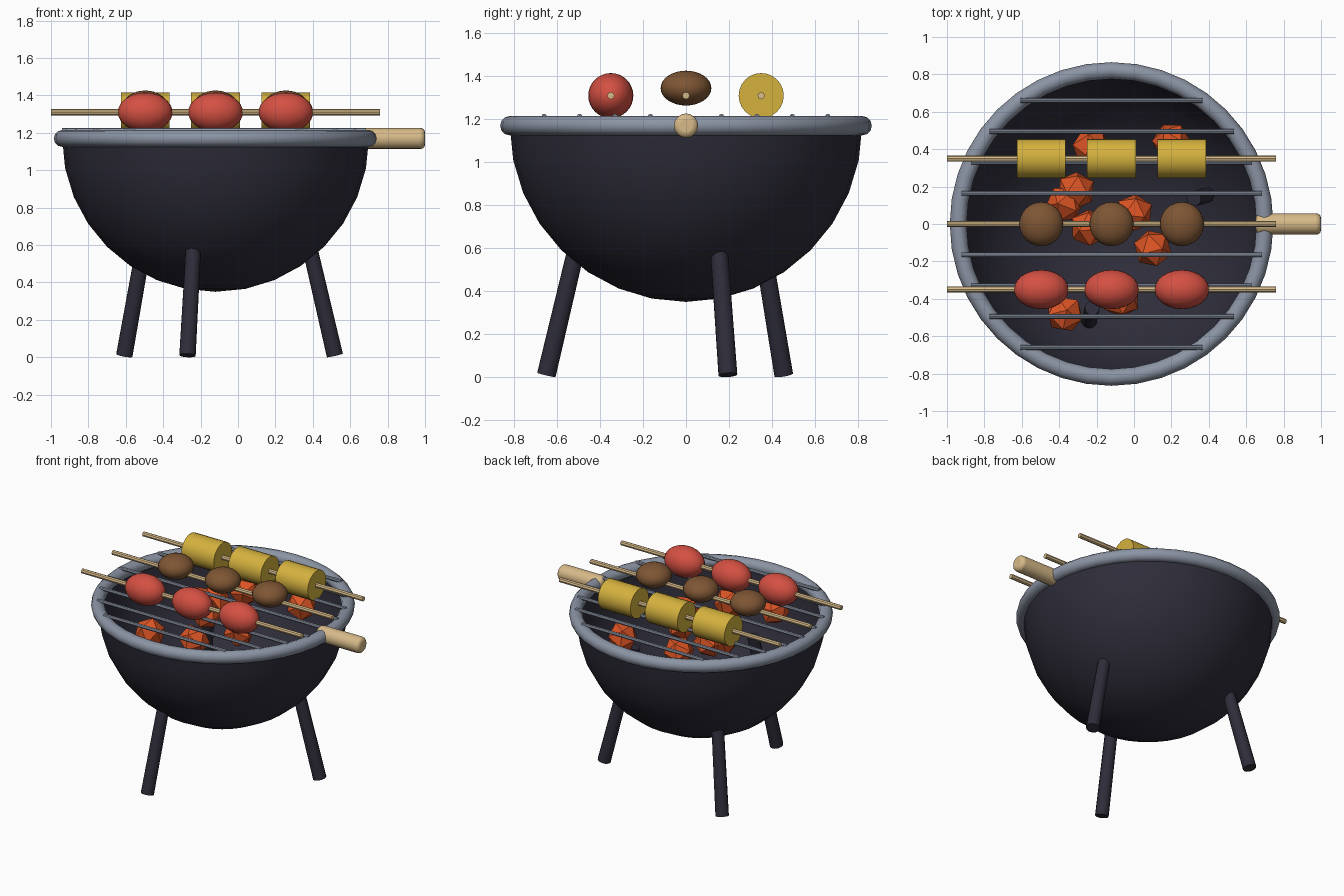
import bpy, bmesh, math, random
from mathutils import Vector, Matrix

cube = bpy.data.objects.get("Cube")
if cube:
    bpy.data.objects.remove(cube, do_unlink=True)

random.seed(4)
CX = -0.12        # bowl axis
RIM_Z = 1.17      # height of the bowl's opening
BOWL_R = 0.82


def material(name, color):
    m = bpy.data.materials.new(name)
    m.use_nodes = True
    m.diffuse_color = (*color, 1)
    bsdf = m.node_tree.nodes["Principled BSDF"]
    bsdf.inputs["Base Color"].default_value = (*color, 1)
    bsdf.inputs["Roughness"].default_value = 0.6
    return m


iron = material("dark iron", (0.027, 0.026, 0.042))
steel = material("grey steel", (0.26, 0.295, 0.37))
wood = material("pale wood", (0.68, 0.49, 0.25))
ember = material("glowing coal", (0.72, 0.09, 0.018))
tomato = material("tomato red", (0.66, 0.08, 0.055))
mushroom = material("mushroom brown", (0.21, 0.092, 0.034))
corn = material("corn yellow", (0.66, 0.44, 0.048))


def finish(name, mat, smooth=True):
    ob = bpy.context.object
    ob.name = ob.data.name = name
    ob.data.materials.append(mat)
    if smooth:
        bpy.ops.object.shade_smooth_by_angle(angle=math.radians(40))
    return ob


def rod(name, a, b, r1, mat, r2=None, sides=12):
    """Straight round bar between two points, optionally tapered."""
    a, b = Vector(a), Vector(b)
    bpy.ops.mesh.primitive_cone_add(
        vertices=sides, radius1=r1, radius2=r1 if r2 is None else r2,
        depth=(b - a).length, location=(a + b) / 2,
        rotation=(b - a).to_track_quat('Z', 'Y').to_euler())
    return finish(name, mat)


def ellipsoid(name, loc, scale, mat):
    bpy.ops.mesh.primitive_uv_sphere_add(segments=24, ring_count=16, radius=1, location=loc)
    bpy.context.object.scale = scale
    return finish(name, mat)


# Bowl: lower half of a sphere
bpy.ops.mesh.primitive_uv_sphere_add(segments=32, ring_count=16, radius=BOWL_R,
                                     location=(CX, 0, RIM_Z))
bowl = bpy.context.object
bm = bmesh.new()
bm.from_mesh(bowl.data)
bmesh.ops.delete(bm, geom=[v for v in bm.verts if v.co.z > 0.001], context='VERTS')
bm.to_mesh(bowl.data)
bm.free()
finish("bowl", iron)

# Rim
bpy.ops.mesh.primitive_torus_add(major_radius=BOWL_R, minor_radius=0.045,
                                 major_segments=40, minor_segments=12,
                                 location=(CX, 0, RIM_Z))
finish("rim", steel)

# Three splayed legs that run through the bowl wall
for i, deg in enumerate((17, 137, 257)):
    d = Vector((math.cos(math.radians(deg)), math.sin(math.radians(deg)), 0))
    foot = Vector((CX, 0, 0.01)) + d * 0.667
    top = Vector((CX, 0, 0.86)) + d * 0.46
    rod(f"leg_{i + 1}", foot, top, 0.045, iron, r2=0.04)

# Handle on the left side, with rounded ends
handle = rod("handle", (0.65, 0, RIM_Z), (1.0, 0, RIM_Z), 0.057, wood, sides=16)
bevel = handle.modifiers.new("rounded_ends", 'BEVEL')
bevel.width = 0.025
bevel.segments = 3
bevel.limit_method = 'ANGLE'
bevel.angle_limit = math.radians(50)

# Grate bars, each reaching to the rim
for i in range(-4, 5):
    y = i * 0.165
    half = math.sqrt(BOWL_R ** 2 - y ** 2)
    rod(f"grate_bar_{i + 5}", (CX - half, y, 1.213), (CX + half, y, 1.213), 0.0125, steel, sides=8)

# Coals
coal_spots = [(-0.23, 0.41), (0.2, 0.44), (-0.31, 0.18), (-0.37, 0.11), (0, 0.06),
              (-0.24, -0.02), (0.1, -0.13), (-0.37, -0.48), (-0.07, -0.4)]
for i, (x, y) in enumerate(coal_spots):
    turn = [random.uniform(0, math.pi) for _ in range(3)]
    bpy.ops.mesh.primitive_ico_sphere_add(subdivisions=1, radius=0.105,
                                          location=(x, y, 1.08), rotation=turn)
    finish(f"coal_{i + 1}", ember, smooth=False)

# Skewers with three pieces of food each
SK_Z = 1.31
for row, y in (("tomato", -0.35), ("mushroom", 0), ("corn", 0.35)):
    rod(f"{row}_skewer", (CX - 0.88, y, SK_Z), (CX + 0.88, y, SK_Z), 0.017, wood, sides=8)
    for k in range(3):
        x = CX + (k - 1) * 0.376
        name = f"{row}_piece_{k + 1}"
        if row == "tomato":
            ellipsoid(name, (x, y, SK_Z), (0.146, 0.105, 0.105), tomato)
        elif row == "mushroom":
            ellipsoid(name, (x, y, 1.345), (0.118, 0.118, 0.081), mushroom)
        else:
            rod(name, (x - 0.13, y, SK_Z), (x + 0.13, y, SK_Z), 0.105, corn, sides=24)
